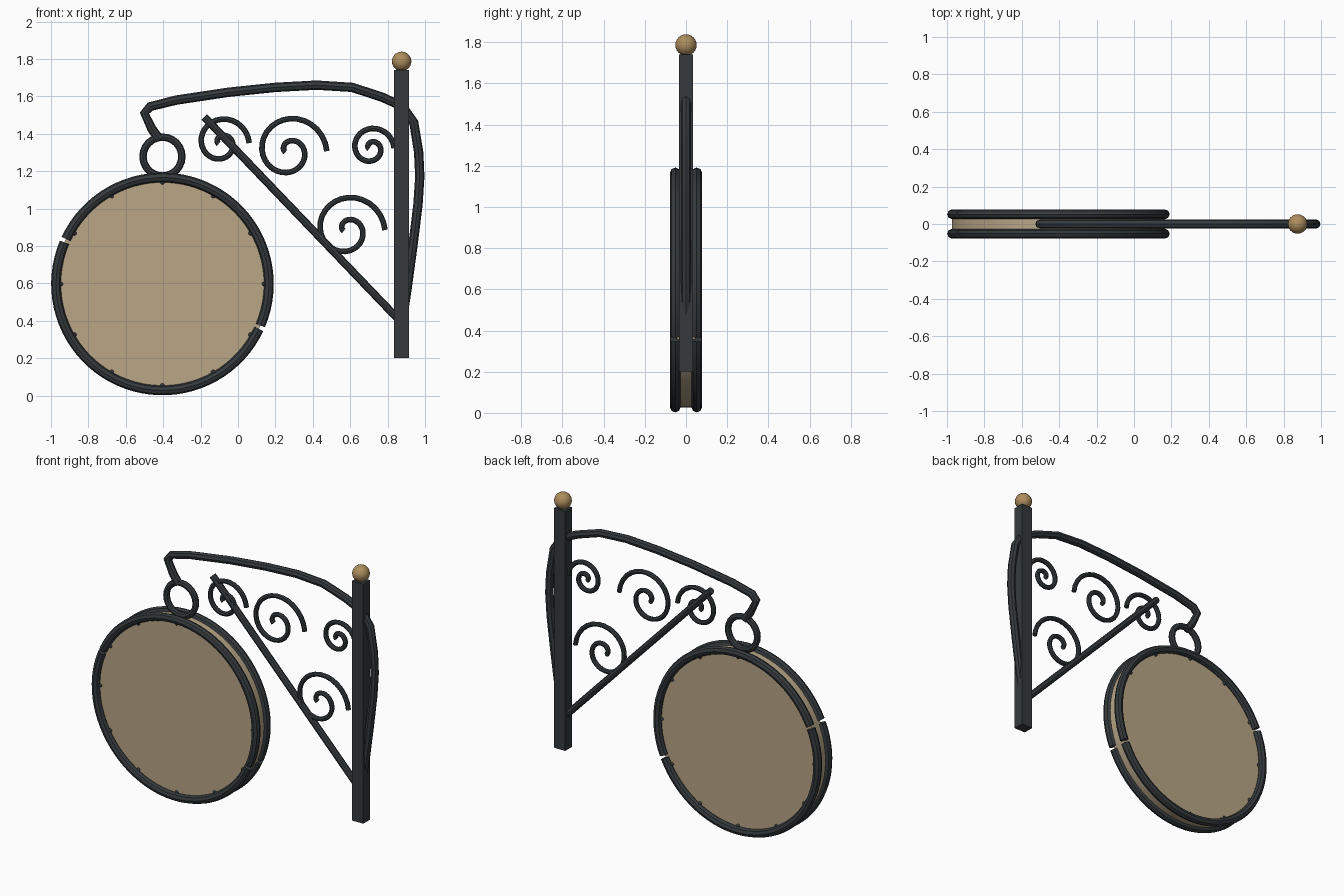
import bpy
from math import sin, cos, radians, pi
from mathutils import Vector

if "Cube" in bpy.data.objects:
    bpy.data.objects.remove(bpy.data.objects["Cube"])


def material(name, rgb):
    m = bpy.data.materials.new(name)
    m.diffuse_color = (*rgb, 1)
    m.use_nodes = True
    m.node_tree.nodes["Principled BSDF"].inputs["Base Color"].default_value = m.diffuse_color
    return m


IRON = material("dark_iron", (0.035, 0.042, 0.046))
BOARD = material("tan_board", (0.48, 0.38, 0.24))
BRASS = material("brass", (0.42, 0.27, 0.11))


def finish(ob, name, mat, smooth=True):
    ob.name = name
    ob.data.materials.clear()
    ob.data.materials.append(mat)
    if smooth:
        bpy.ops.object.select_all(action='DESELECT')
        ob.select_set(True)
        bpy.context.view_layer.objects.active = ob
        bpy.ops.object.shade_smooth_by_angle(angle=radians(40))
    return ob


def tube(name, pts, radius, y=0.0, closed=False, res=2):
    """Round bar swept along points in the xz plane."""
    cu = bpy.data.curves.new(name, 'CURVE')
    cu.dimensions = '3D'
    cu.bevel_depth = radius
    cu.bevel_resolution = res
    cu.use_fill_caps = True
    sp = cu.splines.new('POLY')
    sp.points.add(len(pts) - 1)
    for p, (x, z) in zip(sp.points, pts):
        p.co = (x, y, z, 1)
    sp.use_cyclic_u = closed
    ob = bpy.data.objects.new(name, cu)
    bpy.context.collection.objects.link(ob)
    bpy.ops.object.select_all(action='DESELECT')
    ob.select_set(True)
    bpy.context.view_layer.objects.active = ob
    bpy.ops.object.convert(target='MESH')
    return finish(bpy.context.view_layer.objects.active, name, IRON)


def arc(cx, cz, r, a0, a1, n):
    angles = [radians(a0 + (a1 - a0) * i / n) for i in range(n + 1)]
    return [(cx + r * cos(a), cz + r * sin(a)) for a in angles]


# Round sign board
CX, CZ = -0.404, 0.597
bpy.ops.mesh.primitive_cylinder_add(vertices=64, radius=0.57, depth=0.09,
                                    location=(CX, 0, CZ), rotation=(pi / 2, 0, 0))
finish(bpy.context.object, "sign_board", BOARD)

# Rim bars (two arcs on each face) and rivets
for side, y in (("front", -0.052), ("back", 0.052)):
    tube(f"{side}_rim_upper", arc(CX, CZ, 0.569, -23, 155, 40), 0.026, y)
    tube(f"{side}_rim_lower", arc(CX, CZ, 0.569, 157, 335, 40), 0.026, y)
    for i in range(12):
        a = i * pi / 6
        bpy.ops.mesh.primitive_uv_sphere_add(
            segments=10, ring_count=6, radius=0.012,
            location=(CX + 0.543 * cos(a), y * 0.87, CZ + 0.543 * sin(a)))
        finish(bpy.context.object, f"{side}_rivet_{i + 1}", IRON)

# Hanging ring
tube("hanging_ring", arc(CX, 1.278, 0.104, 0, 345, 23), 0.02, closed=True)

# Wall post and ball finial
bpy.ops.mesh.primitive_cube_add(size=1, location=(0.875, 0, 0.97))
bpy.context.object.scale = (0.08, 0.07, 1.54)
finish(bpy.context.object, "post", IRON, smooth=False)
bpy.ops.mesh.primitive_uv_sphere_add(segments=24, ring_count=12, radius=0.052,
                                     location=(0.875, 0, 1.787))
finish(bpy.context.object, "finial_ball", BRASS)

# Curved top arm with hook, passing through the post and down behind it
tube("top_arm", [(-0.42, 1.37), (-0.46, 1.425), (-0.5, 1.51), (-0.47, 1.545),
                 (-0.33, 1.58), (-0.05, 1.622), (0.2, 1.648), (0.42, 1.66),
                 (0.61, 1.648), (0.77, 1.596), (0.88, 1.545), (0.94, 1.46),
                 (0.966, 1.3), (0.972, 1.17), (0.962, 1.02), (0.935, 0.8),
                 (0.905, 0.58), (0.89, 0.48)], 0.025)

# Diagonal brace
tube("diagonal_brace", [(-0.18, 1.49), (0.86, 0.405)], 0.021)

# Spiral scrolls
for i, (x, z, r) in enumerate([(0.272, 1.307, 0.203), (0.583, 0.885, 0.203),
                               (0.712, 1.323, 0.123), (-0.09, 1.35, 0.15)]):
    pts = []
    for k in range(45):
        t = 555 * k / 44
        rad = r * (1 - 0.737 * t / 450)
        pts.append((x + rad * cos(radians(t)), z + rad * sin(radians(t))))
    tube(f"scroll_{i + 1}", pts, 0.015)
